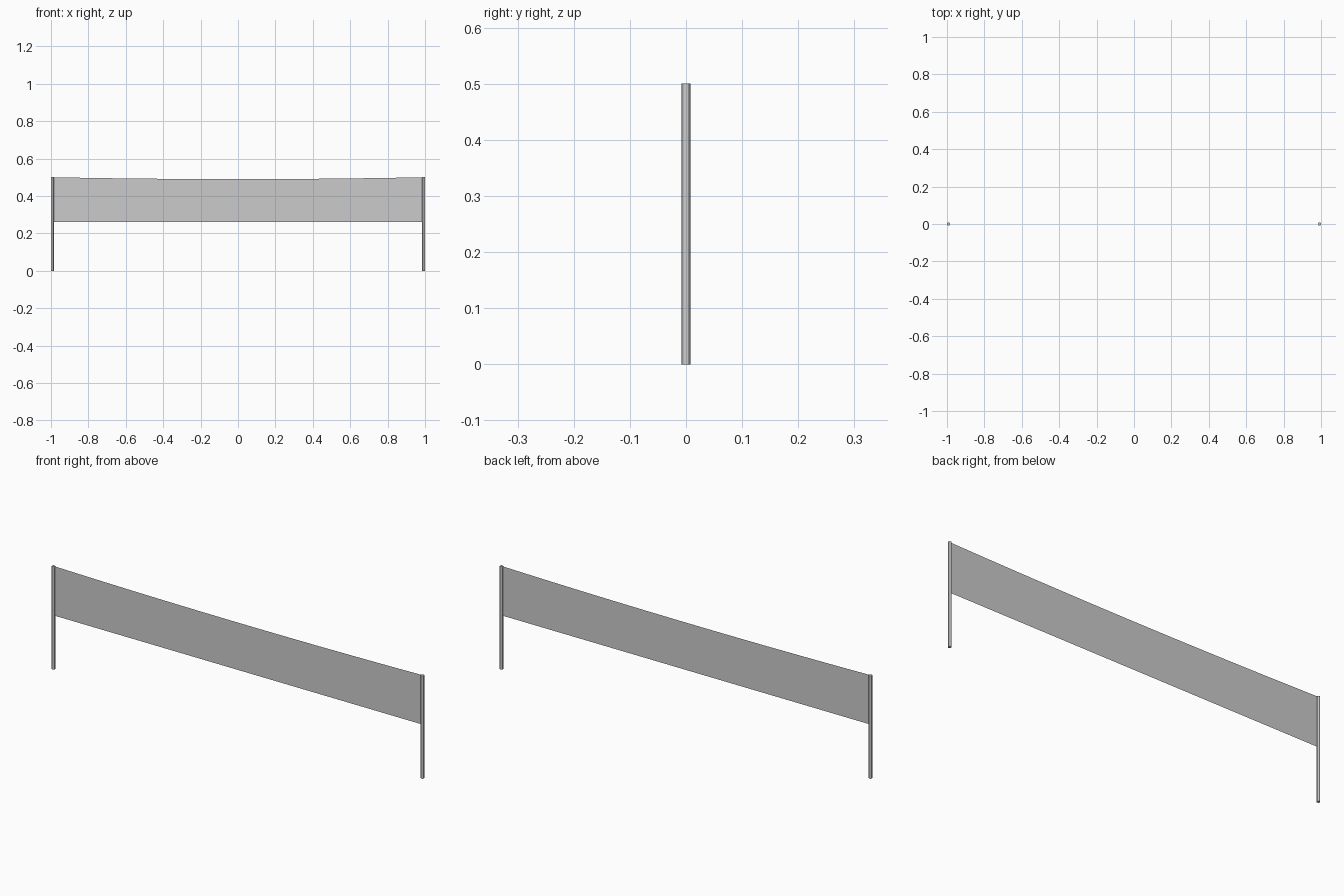
import bpy, bmesh

if "Cube" in bpy.data.objects:
    bpy.data.objects.remove(bpy.data.objects["Cube"])

POST_R, POST_H = 0.008, 0.5
POST_X = 1.0 - POST_R
NET_BOTTOM, NET_MID, SAG = 0.26, 0.49, 0.01
SEGMENTS = 20


def add_post(name, x):
    bpy.ops.mesh.primitive_cylinder_add(vertices=12, radius=POST_R, depth=POST_H,
                                        location=(x, 0, POST_H / 2))
    post = bpy.context.object
    post.name = name
    bpy.ops.object.shade_smooth_by_angle()


# Two upright posts
add_post("left_post", -POST_X)
add_post("right_post", POST_X)

# Thin net sheet with a slightly sagging top edge
bm = bmesh.new()
columns = []
for i in range(SEGMENTS + 1):
    t = 2 * i / SEGMENTS - 1
    x = t * POST_X
    columns.append((bm.verts.new((x, 0, NET_BOTTOM)),
                    bm.verts.new((x, 0, NET_MID + SAG * t * t))))
for (b0, t0), (b1, t1) in zip(columns, columns[1:]):
    bm.faces.new((b0, b1, t1, t0))
mesh = bpy.data.meshes.new("net")
bm.to_mesh(mesh)
bm.free()
bpy.context.collection.objects.link(bpy.data.objects.new("net", mesh))
